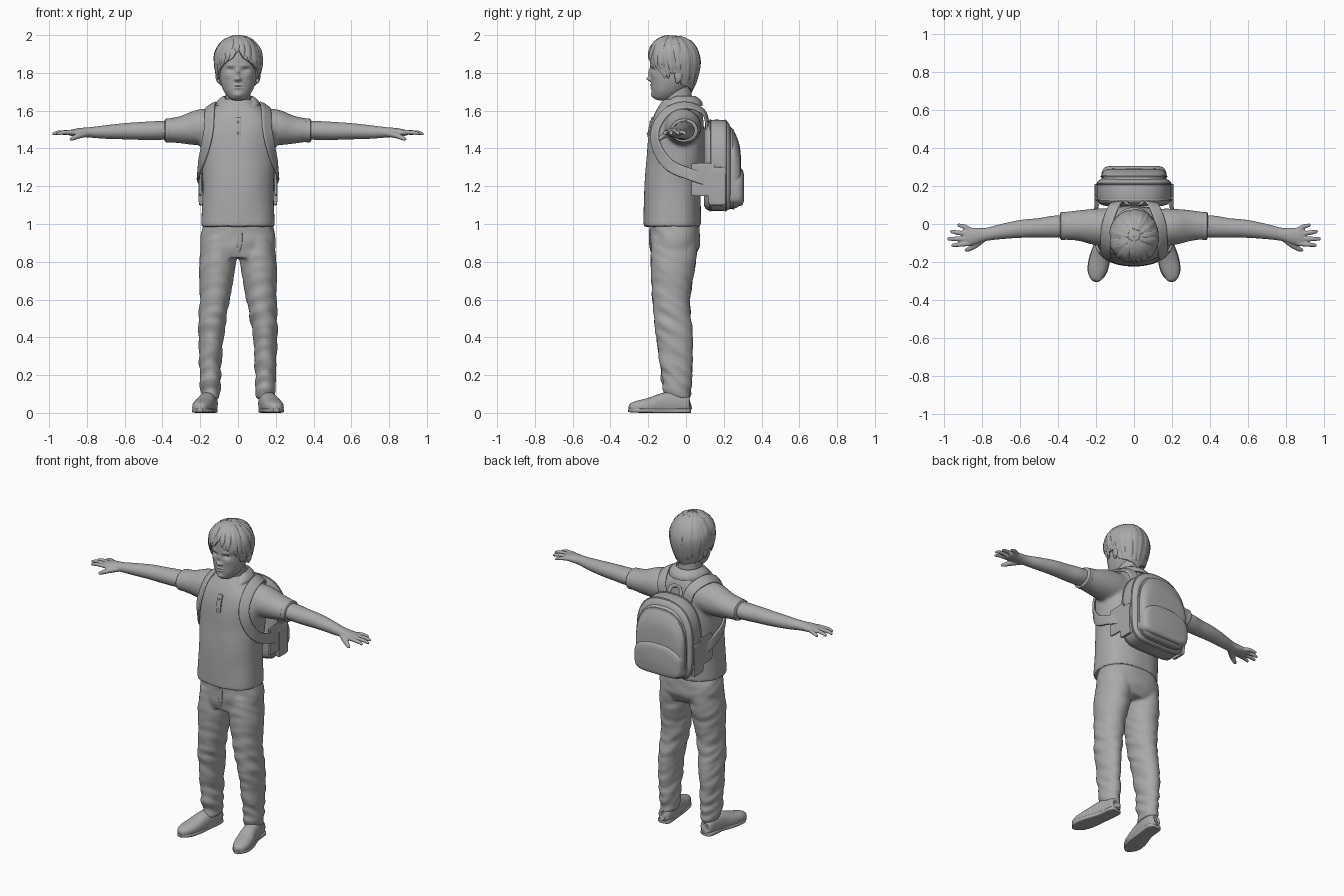
import bpy, bmesh, math, random
from mathutils import Vector, noise

if "Cube" in bpy.data.objects:
    bpy.data.objects.remove(bpy.data.objects["Cube"])
random.seed(4)
X, Y, Z = Vector((1, 0, 0)), Vector((0, 1, 0)), Vector((0, 0, 1))

grey = bpy.data.materials.new("plain grey")
grey.use_nodes = True
grey.diffuse_color = (0.4, 0.4, 0.4, 1)
grey.node_tree.nodes["Principled BSDF"].inputs["Base Color"].default_value = grey.diffuse_color


def spline(rows, steps):
    """Catmull-Rom interpolation of equally long rows."""
    out = []
    for i in range(len(rows) - 1):
        quad = (rows[max(i - 1, 0)], rows[i], rows[i + 1], rows[min(i + 2, len(rows) - 1)])
        for k in range(steps):
            t = k / steps
            out.append([b + t / 2 * (c - a + t * (2*a - 5*b + 4*c - d + t * (3*(b - c) + d - a)))
                        for a, b, c, d in zip(*quad)])
    return out + [list(rows[-1])]


def sweep(bm, rows, axis=None, up=Z, power=2, low=None, n=32, steps=6):
    """Skin superellipse sections; rows are x, y, z, half width, half height."""
    rows = spline(rows, steps)
    pts = [Vector(r[:3]) for r in rows]
    rings = []
    for i, (p, r) in enumerate(zip(pts, rows)):
        t = axis or (pts[min(i + 1, len(pts) - 1)] - pts[max(i - 1, 0)]).normalized()
        side = (up(p) if callable(up) else up).cross(t).normalized()
        top = t.cross(side)
        ring = []
        for k in range(n):
            c, s = math.cos(math.tau * k / n), math.sin(math.tau * k / n)
            e = 2 / (low if low and s < 0 else power)
            ring.append(bm.verts.new(p + side * r[3] * math.copysign(abs(c) ** e, c)
                                     + top * r[4] * math.copysign(abs(s) ** e, s)))
        rings.append(ring)
    for a, b in zip(rings, rings[1:]):
        for k in range(n):
            bm.faces.new((a[k], a[k - 1], b[k - 1], b[k]))
    bm.faces.new(rings[0])
    bm.faces.new(rings[-1])


def grid(bm, func, nu, nv):
    """Sheet from func(u, v) over the unit square."""
    g = [[bm.verts.new(func(i / nu, j / nv)) for j in range(nv + 1)] for i in range(nu + 1)]
    for i in range(nu):
        for j in range(nv):
            bm.faces.new((g[i][j], g[i + 1][j], g[i + 1][j + 1], g[i][j + 1]))


def ball(bm, centre, radii):
    new = bmesh.ops.create_uvsphere(bm, u_segments=20, v_segments=12, radius=1)["verts"]
    for v in new:
        v.co = Vector(centre) + Vector([a * b for a, b in zip(v.co, radii)])


def make(name, bm, mirror=False, voxel=0, smooth=0, solid=0, sculpt=None, angle=40):
    bmesh.ops.recalc_face_normals(bm, faces=bm.faces)
    mesh = bpy.data.meshes.new(name)
    bm.to_mesh(mesh)
    bm.free()
    ob = bpy.data.objects.new(name, mesh)
    bpy.context.collection.objects.link(ob)
    if mirror:
        ob.modifiers.new("mirror", "MIRROR")
    if voxel:
        m = ob.modifiers.new("merge", "REMESH")
        m.mode, m.voxel_size = "VOXEL", voxel
    if smooth:
        m = ob.modifiers.new("soften", "SMOOTH")
        m.factor, m.iterations = 0.5, smooth
    if solid:
        m = ob.modifiers.new("thickness", "SOLIDIFY")
        m.thickness, m.offset = solid, 0
    mesh = bpy.data.meshes.new_from_object(ob.evaluated_get(bpy.context.evaluated_depsgraph_get()))
    ob.modifiers.clear()
    ob.data = mesh
    if sculpt:
        moves = [sculpt(v.co.copy(), v.normal.copy()) for v in mesh.vertices]
        for v, d in zip(mesh.vertices, moves):
            v.co += d
    mesh.materials.clear()
    mesh.materials.append(grey)
    mesh.shade_smooth()
    mesh.set_sharp_from_angle(angle=math.radians(angle))
    return ob


def shirt_folds(p, n):
    return n * 0.005 * noise.noise(Vector((p.x * 9, p.y * 9, p.z * 5)))


def trouser_folds(p, n):
    amp = 0.005 + 0.006 * math.exp(-((p.z - 0.18) / 0.12) ** 2) + 0.004 * math.exp(-((p.z - 0.5) / 0.15) ** 2)
    return n * amp * noise.noise(Vector((p.x * 7, p.y * 7 + p.x * 5, p.z * 22 + p.y * 12)))


# Shirt: torso and sleeves merged
bm = bmesh.new()
sweep(bm, [(0, y, z, rx, ry) for z, y, rx, ry in (
    (.985, -.073, .196, .152), (1.2, -.07, .19, .15), (1.35, -.055, .196, .152), (1.48, -.05, .2, .147),
    (1.56, -.042, .18, .134), (1.61, -.037, .135, .115), (1.66, -.037, .078, .082))],
    axis=Z, up=-Y, power=2.4, n=48)
for s in (1, -1):
    sweep(bm, [(s * .08, -.02, 1.52, .1, .09), (s * .2, -.015, 1.513, .095, .096),
               (s * .3, -.01, 1.5, .08, .072), (s * .39, -.01, 1.495, .071, .06)], axis=X)
make("shirt", bm, voxel=.01, smooth=6, sculpt=shirt_folds)

# Sleeve hems and shirt hem
bm = bmesh.new()
sweep(bm, [(x, -.01, 1.495, r, r - .011) for x, r in ((.36, .072), (.365, .074), (.383, .073), (.387, .066))], axis=X, steps=2)
make("sleeve_hem", bm, mirror=True)

# Collar with pointed front corners
bm = bmesh.new()
def collar_leaf(u, v):
    a = math.radians(-78 + 336 * u)
    front = max(0, -math.sin(a)) ** 2
    top, bottom = 1.675 - .075 * front, 1.625 - .085 * front ** 2
    r = .074 + .038 * v + .012 * math.sin(v * math.pi)
    return (r * math.cos(a), -.038 + (r + .01 + .01 * front * v) * math.sin(a), top + (bottom - top) * v)
grid(bm, collar_leaf, 48, 8)
make("collar", bm, solid=.009)

# Button placket
bm = bmesh.new()
sweep(bm, [(0, -.175, 1.565, .016, .006), (0, -.19, 1.52, .016, .006), (0, -.199, 1.46, .016, .006)], up=-Y, power=6)
for z, y in ((1.54, -.19), (1.48, -.204)):
    ball(bm, (0, y, z), (.006, .004, .006))
make("placket", bm)

# Trousers: hips and legs merged
bm = bmesh.new()
sweep(bm, [(0, -.065, 1.03, .175, .125), (0, -.058, .95, .196, .133), (0, -.06, .88, .2, .13),
           (0, -.067, .82, .185, .11)], axis=Z, up=-Y, power=2.3, n=48)
for s in (1, -1):
    sweep(bm, [(s * x, y, z, rx, ry) for z, x, y, rx, ry in (
        (.93, .1, -.06, .085, .12), (.8, .108, -.067, .098, .12), (.6, .123, -.078, .081, .1),
        (.4, .143, -.06, .065, .097), (.2, .146, -.048, .055, .081), (.12, .144, -.047, .05, .073),
        (.075, .144, -.047, .047, .07))], axis=Z, up=-Y)
make("trousers", bm, voxel=.008, smooth=5, sculpt=trouser_folds)

# Fly flap and waist button
bm = bmesh.new()
sweep(bm, [(.008, -.192, .97, .014, .005), (.008, -.191, .9, .014, .005), (.002, -.183, .85, .006, .004)], up=-Y)
make("trouser_fly", bm)

# Shoes with flat soles
bm = bmesh.new()
sweep(bm, [(.148, .022, .045, .012, .02), (.148, .012, .045, .036, .042), (.152, -.05, .05, .045, .062),
           (.165, -.12, .045, .048, .06), (.182, -.19, .036, .053, .045), (.195, -.25, .03, .048, .036),
           (.2, -.29, .026, .03, .026), (.202, -.302, .025, .008, .012)], power=2.4)
for v in bm.verts:
    v.co.z = max(v.co.z, .004)
make("shoe", bm, mirror=True)
bm = bmesh.new()
sweep(bm, [(.148, .024, .012, .02, .012), (.15, .005, .012, .042, .012), (.16, -.09, .012, .045, .012),
           (.182, -.19, .012, .056, .012), (.196, -.26, .013, .048, .012), (.202, -.304, .014, .014, .01)], power=5)
make("shoe_sole", bm, mirror=True)

# Arms, palms and fingers
bm = bmesh.new()
sweep(bm, [(.3, -.01, 1.5, .055, .047), (.42, -.014, 1.495, .058, .05), (.5, -.02, 1.493, .051, .048),
           (.6, -.026, 1.491, .047, .043), (.7, -.04, 1.487, .04, .036), (.78, -.055, 1.485, .035, .028),
           (.84, -.064, 1.485, .044, .023), (.885, -.066, 1.483, .047, .016), (.9, -.066, 1.482, .04, .01)], axis=X)
for base, tip, reach in ((-.102, -.112, .962), (-.079, -.078, .984), (-.055, -.04, .968), (-.032, -.006, .93)):
    sweep(bm, [(.86, base, 1.485, .013, .013), (reach - .04, (base + 2 * tip) / 3, 1.485, .012, .011),
               (reach - .006, tip, 1.477, .009, .008), (reach, tip, 1.476, .004, .004)], n=16)
sweep(bm, [(.79, -.075, 1.48, .018, .018), (.84, -.115, 1.468, .016, .015), (.878, -.136, 1.452, .011, .011),
           (.89, -.14, 1.446, .005, .005)], n=16)
make("arm", bm, mirror=True, voxel=.0045, smooth=4)

# Neck
bm = bmesh.new()
sweep(bm, [(0, -.035, 1.57, .08, .08), (0, -.04, 1.64, .068, .074), (0, -.045, 1.7, .066, .074),
           (0, -.05, 1.76, .07, .075)], axis=Z, up=-Y)
make("neck", bm)

# Head with sculpted features: centre x, z, spread x, z, push
features = [(0, 1.768, .013, .012, -.022), (0, 1.8, .009, .022, -.013), (.013, 1.765, .008, .007, -.007),
            (.04, 1.817, .02, .011, .012), (.04, 1.84, .025, .007, -.004), (0, 1.735, .021, .005, -.007),
            (0, 1.72, .018, .005, -.006), (0, 1.7275, .024, .002, .003), (0, 1.682, .024, .015, -.01),
            (.055, 1.785, .02, .016, -.004)]
def face(p, n):
    if p.y > -.08:
        return Vector()
    return Y * sum(push * math.exp(-((abs(p.x) - x) / sx) ** 2 - ((p.z - z) / sz) ** 2)
                   for x, z, sx, sz, push in features)
bm = bmesh.new()
sweep(bm, [(0, y, z, rx, ry) for z, y, rx, ry in (
    (1.655, -.115, .02, .03), (1.665, -.112, .045, .055), (1.7, -.095, .073, .085), (1.75, -.075, .093, .11),
    (1.8, -.065, .102, .122), (1.86, -.06, .106, .13), (1.92, -.06, .1, .12), (1.965, -.06, .06, .075),
    (1.975, -.06, .02, .02))], axis=Z, up=-Y, power=2.15, n=144, steps=14)
make("head", bm, sculpt=face, angle=70)

# Eyes, brows and ears
bm = bmesh.new()
ball(bm, (.04, -.157, 1.816), (.016, .012, .007))
make("eye", bm, mirror=True)
bm = bmesh.new()
sweep(bm, [(.018, -.186, 1.833, .003, .002), (.04, -.179, 1.842, .004, .004), (.065, -.163, 1.835, .002, .002)], n=12)
make("eyebrow", bm, mirror=True)
bm = bmesh.new()
ball(bm, (.107, -.04, 1.785), (.012, .021, .034))
ball(bm, (.104, -.045, 1.76), (.009, .012, .016))
make("ear", bm, mirror=True)

# Hair: cap and overlapping locks, hanging to a length set by direction
lengths = [(0, 1.925), (12, 1.88), (35, 1.85), (55, 1.815), (68, 1.77), (78, 1.8), (100, 1.8), (112, 1.74), (180, 1.7)]
MID = 1.87
def hair(a, phi, lift=0):
    h = MID + (.122 + lift) * math.cos(phi) if phi < math.pi / 2 else MID - (phi - math.pi / 2) * .13
    r = math.sin(phi) if phi < math.pi / 2 else 1 - .3 * ((MID - h) / .17) ** 2
    return Vector(((.121 + lift) * r * math.sin(a), -.067 - (.132 + lift) * r * math.cos(a), h))
def reach(a):
    d = abs((math.degrees(a) + 180) % 360 - 180)
    for (d0, z0), (d1, z1) in zip(lengths, lengths[1:]):
        if d <= d1:
            z = z0 + (z1 - z0) * (d - d0) / (d1 - d0)
            break
    return math.acos((z - MID) / .122) if z > MID else math.pi / 2 + (MID - z) / .13
bm = bmesh.new()
grid(bm, lambda u, v: hair(math.tau * u, .01 + v * (reach(math.tau * u) - .01)), 96, 28)
bmesh.ops.remove_doubles(bm, verts=bm.verts, dist=.0003)
make("hair_cap", bm, solid=.012)
bm = bmesh.new()
for i in range(44):
    a = math.tau * (i + .5) / 44 + random.uniform(-.05, .05)
    end = reach(a) + random.uniform(-.02, .1)
    twist = .25 * math.sin(a) + random.uniform(-.1, .1)
    lift = random.uniform(0, .006)
    rows = []
    for t, w in ((.1, .012), (.3, .02), (.55, .023), (.8, .017), (.95, .008), (1, .002)):
        rows.append((*hair(a + twist * (t - .6), end * t, lift), w, .35 * w + .001))
    sweep(bm, rows, up=lambda p: p - Vector((0, -.067, min(p.z, MID))), n=10, steps=4)
make("hair_locks", bm)

# Backpack: main body, front compartment and lower pocket, arched on top
def pack(name, rows):
    bm = bmesh.new()
    sweep(bm, [(0, y, (lo + hi) / 2, w, (hi - lo) / 2) for y, w, lo, hi in rows],
          axis=Y, power=2.5, low=5, n=64, steps=5)
    make(name, bm)
pack("backpack_body", [(.095, .15, 1.1, 1.5), (.105, .178, 1.08, 1.53), (.13, .195, 1.07, 1.55),
                       (.2, .197, 1.07, 1.55), (.225, .19, 1.075, 1.535), (.24, .165, 1.09, 1.5)])
pack("backpack_front", [(.22, .17, 1.085, 1.515), (.24, .172, 1.08, 1.51), (.265, .168, 1.085, 1.47),
                        (.285, .15, 1.1, 1.41), (.292, .11, 1.13, 1.33)])
pack("backpack_pocket", [(.22, .172, 1.095, 1.3), (.27, .17, 1.095, 1.3), (.297, .155, 1.1, 1.29),
                         (.306, .125, 1.12, 1.265)])

# Piping around the seams of the backpack
bm = bmesh.new()
for y, w, lo, hi in ((.128, .195, 1.07, 1.55), (.21, .196, 1.07, 1.548), (.25, .172, 1.082, 1.497)):
    sweep(bm, [(0, y + d, (lo + hi) / 2, w + g, (hi - lo) / 2 + g) for d, g in ((-.005, -.004), (-.003, .004), (.003, .004), (.005, -.004))],
          axis=Y, power=2.5, low=5, n=64, steps=2)
make("backpack_piping", bm)

# Shoulder straps, side wings and carrying loop
bm = bmesh.new()
sweep(bm, [(x, y, z, .031, .008) for x, y, z in (
    (.08, .115, 1.5), (.105, .095, 1.59), (.14, .0, 1.628), (.15, -.1, 1.595), (.155, -.162, 1.5),
    (.175, -.152, 1.4), (.2, -.085, 1.31), (.208, .03, 1.26), (.19, .12, 1.23))],
    up=lambda p: p - Vector((.05, -.04, min(p.z, 1.47))), power=4, n=24)
make("shoulder_strap", bm, mirror=True)
bm = bmesh.new()
sweep(bm, [(.2, y, 1.235, .007, h) for y, h in ((.03, .075), (.035, .085), (.1, .088), (.15, .085))], axis=Y, power=6)
sweep(bm, [(.197, y, 1.2, .012, h) for y, h in ((.12, .09), (.13, .1), (.2, .1), (.21, .09))], axis=Y, power=5)
make("side_wing", bm, mirror=True)
bm = bmesh.new()
sweep(bm, [(x, y, z, .012, .004) for x, y, z in (
    (-.045, .125, 1.52), (-.035, .105, 1.575), (0, .095, 1.59), (.035, .105, 1.575), (.045, .125, 1.52))], up=Y, n=12)
make("carrying_loop", bm)
